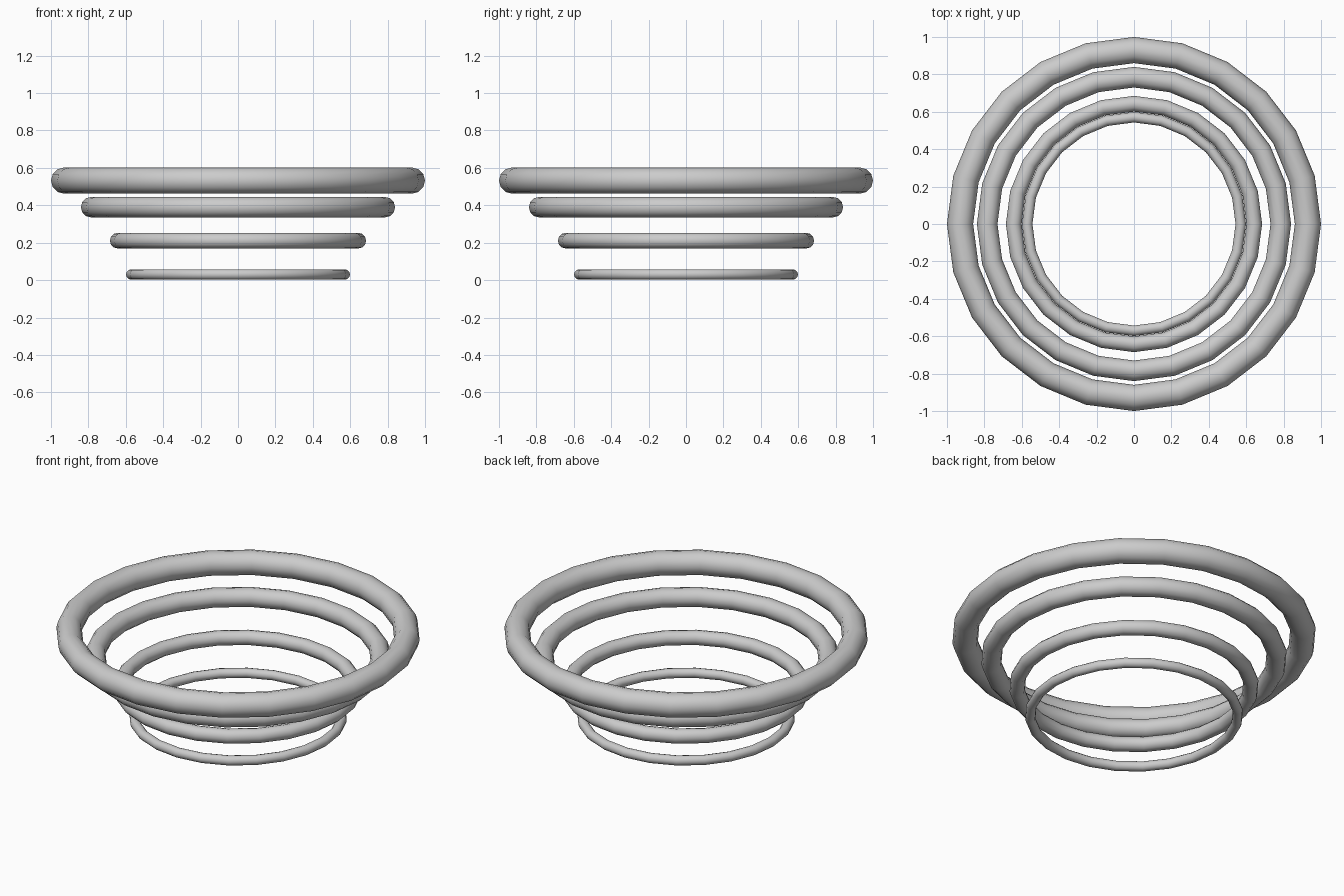
import bpy

if "Cube" in bpy.data.objects:
    bpy.data.objects.remove(bpy.data.objects["Cube"])

# Stacked rings, bottom to top: name, ring radius, tube radius, centre height
RINGS = [
    ("bottom_ring", 0.571, 0.028, 0.030),
    ("lower_ring", 0.643, 0.042, 0.211),
    ("upper_ring", 0.785, 0.055, 0.390),
    ("top_ring", 0.930, 0.070, 0.532),
]

for name, major, minor, z in RINGS:
    bpy.ops.mesh.primitive_torus_add(
        major_segments=24, minor_segments=12,
        major_radius=major, minor_radius=minor, location=(0, 0, z))
    ring = bpy.context.object
    ring.name = name
    bpy.ops.object.shade_smooth()
